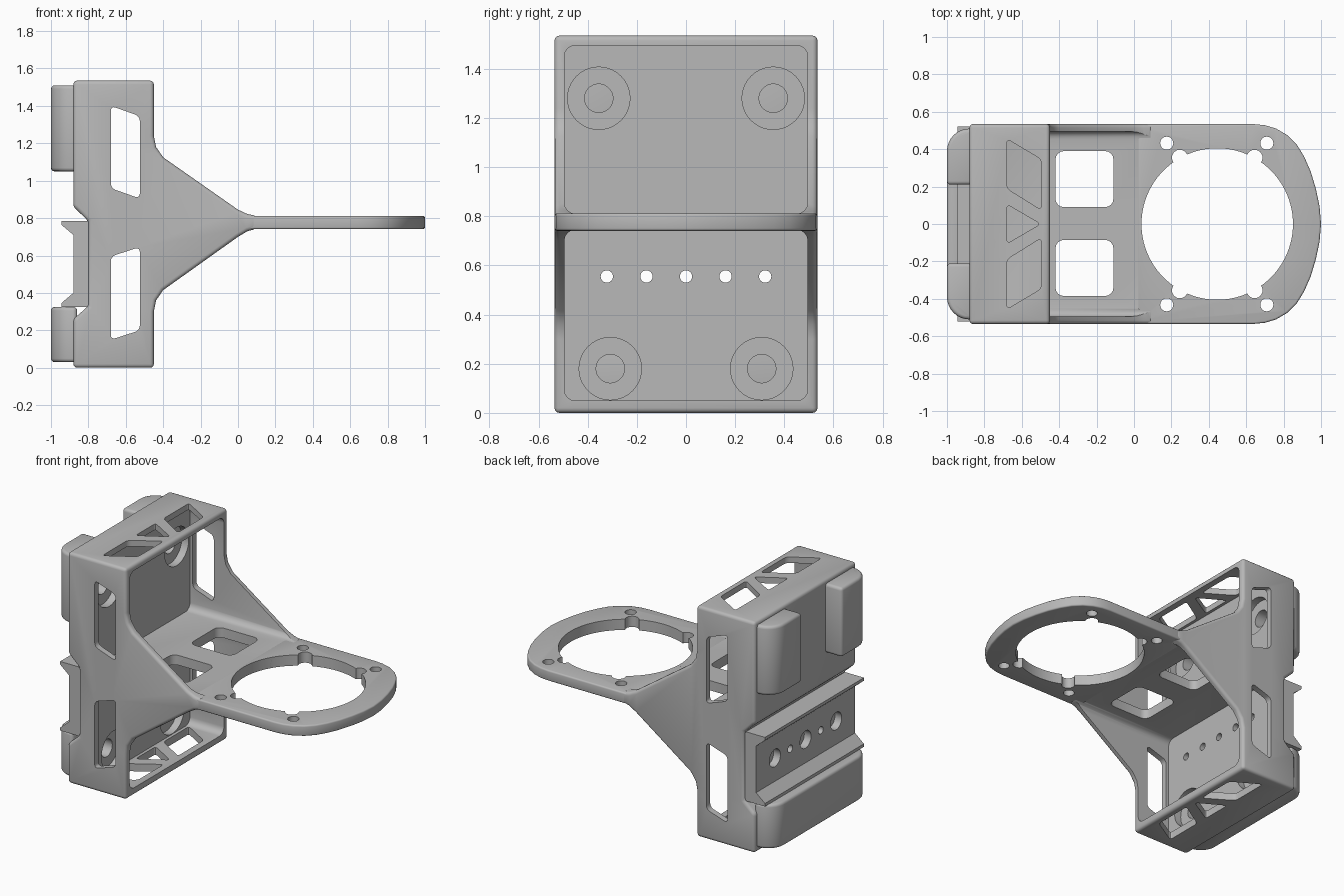
import bpy, bmesh, math

if "Cube" in bpy.data.objects:
    bpy.data.objects.remove(bpy.data.objects["Cube"], do_unlink=True)

grey = bpy.data.materials.new("plain_grey")
grey.use_nodes = True
COLOUR = (0.48, 0.48, 0.48, 1)
grey.diffuse_color = COLOUR
grey.node_tree.nodes["Principled BSDF"].inputs["Base Color"].default_value = COLOUR

PLACE = {"x": lambda a, b, h: (h, a, b),
         "y": lambda a, b, h: (a, h, b),
         "z": lambda a, b, h: (a, b, h)}


def prism(name, pts, axis, lo, hi, rounding=0):
    """Extrude a flat outline along an axis, optionally rounding its corners."""
    bm = bmesh.new()
    ends = [[bm.verts.new(PLACE[axis](a, b, h)) for a, b in pts] for h in (lo, hi)]
    n = len(pts)
    bm.faces.new(ends[0])
    bm.faces.new(ends[1])
    for i in range(n):
        j = (i + 1) % n
        bm.faces.new((ends[0][i], ends[0][j], ends[1][j], ends[1][i]))
    if rounding:
        long_edges = [bm.edges.get((ends[0][i], ends[1][i])) for i in range(n)]
        bmesh.ops.bevel(bm, geom=long_edges, offset=rounding, offset_type="OFFSET",
                        segments=4, profile=0.5, affect="EDGES", clamp_overlap=True)
    bmesh.ops.recalc_face_normals(bm, faces=bm.faces[:])
    mesh = bpy.data.meshes.new(name)
    bm.to_mesh(mesh)
    bm.free()
    mesh.materials.append(grey)
    obj = bpy.data.objects.new(name, mesh)
    bpy.context.scene.collection.objects.link(obj)
    return obj


def circle(a, b, r, n=32):
    return [(a + r * math.cos(2 * math.pi * i / n), b + r * math.sin(2 * math.pi * i / n))
            for i in range(n)]


def rect(a0, a1, b0, b1):
    return [(a0, b0), (a1, b0), (a1, b1), (a0, b1)]


def flip(pts):
    return [(a, -b) for a, b in reversed(pts)]


def finish(obj, bevel=0, cutters=()):
    """Soften edges, cut openings, then shade."""
    if bevel:
        m = obj.modifiers.new("soft_edges", "BEVEL")
        m.width, m.segments, m.limit_method = bevel, 3, "ANGLE"
        m.angle_limit = math.radians(40)
    for c in cutters:
        c.hide_render = True
        m = obj.modifiers.new("opening", "BOOLEAN")
        m.operation, m.object, m.solver = "DIFFERENCE", c, "EXACT"
    bpy.context.view_layer.update()
    graph = bpy.context.evaluated_depsgraph_get()
    baked = bpy.data.meshes.new_from_object(obj.evaluated_get(graph))
    obj.modifiers.clear()
    obj.data = baked
    bpy.ops.object.select_all(action="DESELECT")
    obj.select_set(True)
    bpy.context.view_layer.objects.active = obj
    bpy.ops.object.shade_smooth_by_angle(angle=math.radians(35))


# Ring openings, shared by the frame and the ring plate
ring_cuts = [prism("bore_cutter", circle(0.445, 0, 0.405, 96), "z", 0.6, 0.95)]
for s in (1, -1):
    for x in (0.245, 0.645):
        ring_cuts.append(prism("notch_cutter", circle(x, s * 0.355, 0.042, 24), "z", 0.6, 0.95))
    for x in (0.175, 0.71):
        ring_cuts.append(prism("hole_cutter", circle(x, s * 0.432, 0.035, 24), "z", 0.6, 0.95))

# Frame: side outline extruded across the width, then hollowed
lower = [(-0.88, 0), (-0.45, 0), (-0.45, 0.30), (-0.438, 0.36), (-0.40, 0.415),
         (0, 0.70), (0.05, 0.73), (0.10, 0.743)]
upper = [(0.10, 0.812), (0.05, 0.822), (0, 0.845), (-0.40, 1.125), (-0.438, 1.18),
         (-0.45, 1.24), (-0.45, 1.535), (-0.88, 1.535)]
notch = [(-0.88, 0.86), (-0.80, 0.785), (-0.80, 0.33), (-0.88, 0.26)]
frame = prism("frame", lower + upper + notch, "y", -0.535, 0.535)

frame_cuts = [prism("upper_cavity", rect(-0.495, 0.495, 0.81, 1.495), "x", -0.70, 0.4, 0.045),
              prism("lower_cavity", rect(-0.495, 0.495, 0.05, 0.745), "x", -0.70, 0.4, 0.045)]

# Side windows
for pts in ([(-0.68, 1.40), (-0.525, 1.345), (-0.525, 0.905), (-0.68, 0.96)],
            [(-0.68, 0.595), (-0.525, 0.645), (-0.525, 0.20), (-0.68, 0.15)]):
    frame_cuts.append(prism("side_window", pts, "y", -0.7, 0.7, 0.025))

# Trapezoid and triangle openings in the top and bottom walls
trapezoid = [(-0.68, 0.455), (-0.495, 0.345), (-0.495, 0.075), (-0.68, 0.19)]
triangle = [(-0.68, 0.105), (-0.50, 0), (-0.68, -0.105)]
for lo, hi in ((-0.1, 0.12), (1.42, 1.65)):
    for pts in (trapezoid, flip(trapezoid), triangle):
        frame_cuts.append(prism("wall_window", pts, "z", lo, hi, 0.022))

# Square openings in the shelf
for y0, y1 in ((0.09, 0.39), (-0.385, -0.085)):
    frame_cuts.append(prism("shelf_window", rect(-0.42, -0.11, y0, y1), "z", 0.65, 0.9, 0.045))

# Counterbored sockets in the back wall
for y, z in ((0.355, 1.28), (0.308, 0.18)):
    for s in (1, -1):
        frame_cuts.append(prism("socket", circle(s * y, z, 0.127, 40), "x", -0.75, -0.6))
        frame_cuts.append(prism("socket_bore", circle(s * y, z, 0.058, 28), "x", -0.87, -0.65))

# Row of bolt holes through rail and back wall
rail_cuts = []
for i in range(-2, 3):
    rail_cuts.append(prism("bolt_hole", circle(i * 0.161, 0.555, 0.025, 24), "x", -1.1, -0.6))
    if i % 2 == 0:
        rail_cuts.append(prism("bolt_seat", circle(i * 0.161, 0.555, 0.058, 28), "x", -1.1, -0.83))
bolt_holes = [c for c in rail_cuts if c.name.startswith("bolt_hole")]

finish(frame, 0.02, frame_cuts + ring_cuts + bolt_holes)

# Ring plate with a rounded nose
nose = [(0.02, 0.534), (0.64, 0.534), (0.70, 0.528), (0.76, 0.51), (0.82, 0.475), (0.87, 0.425),
        (0.91, 0.36), (0.945, 0.28), (0.972, 0.19), (0.992, 0.095), (1, 0)]
plate = prism("ring_plate", nose + flip(nose[:-1]), "z", 0.741, 0.812)
finish(plate, 0.01, ring_cuts)

# Dovetail rail on the back
rail = prism("dovetail_rail", [(-0.945, 0.785), (-0.79, 0.785), (-0.79, 0.325), (-0.945, 0.325),
                               (-0.945, 0.345), (-0.88, 0.40), (-0.88, 0.71), (-0.945, 0.765)],
             "y", -0.52, 0.52)
finish(rail, 0, rail_cuts)

# Cushion pads: generous outer corners, softened rims
corner = [(-0.86, 0.51)] + [(-0.88 - 0.12 * math.sin(t), 0.39 + 0.12 * math.cos(t))
                            for t in (math.pi / 2 * i / 8 for i in range(9))]
inner = [(-1, 0.21), (-0.86, 0.21)]
finish(prism("upper_pad_left", corner + inner, "z", 1.05, 1.51), 0.03)
finish(prism("upper_pad_right", flip(corner + inner), "z", 1.05, 1.51), 0.03)
finish(prism("lower_pad", corner + flip(corner), "z", 0.03, 0.325), 0.03)

# Remove the helpers
for c in set(frame_cuts + ring_cuts + rail_cuts):
    bpy.data.objects.remove(c, do_unlink=True)
